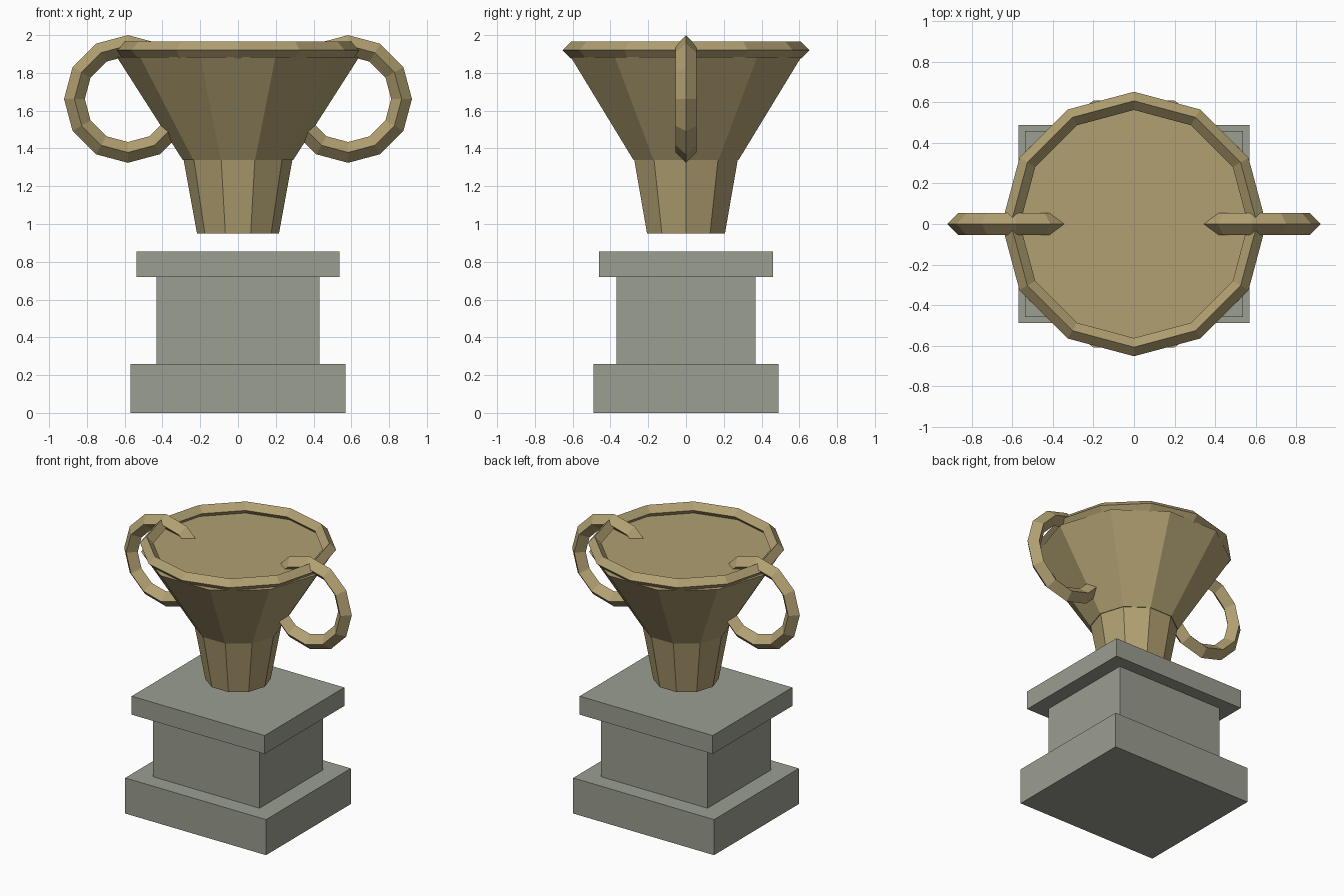
import bpy
import math

if "Cube" in bpy.data.objects:
    bpy.data.objects.remove(bpy.data.objects["Cube"])


def material(name, rgb):
    m = bpy.data.materials.new(name)
    m.diffuse_color = (*rgb, 1.0)
    m.use_nodes = True
    m.node_tree.nodes["Principled BSDF"].inputs["Base Color"].default_value = m.diffuse_color
    return m


GOLD = material("dull_gold", (0.44, 0.352, 0.168))
STONE = material("grey_stone", (0.328, 0.342, 0.283))


def finish(name, mat):
    ob = bpy.context.object
    ob.name = name
    ob.data.materials.append(mat)
    return ob


def block(name, hx, hy, z0, z1):
    bpy.ops.mesh.primitive_cube_add(size=1, location=(0, 0, (z0 + z1) / 2))
    ob = finish(name, STONE)
    ob.scale = (2 * hx, 2 * hy, z1 - z0)


def taper(name, r0, r1, z0, z1):
    # ten-sided, with corners on the x axis
    bpy.ops.mesh.primitive_cone_add(vertices=10, radius1=r0, radius2=r1, depth=z1 - z0,
                                    location=(0, 0, (z0 + z1) / 2),
                                    rotation=(0, 0, math.pi / 2))
    finish(name, GOLD)


def ring(name, major, minor, location, tilt=0.0):
    # twelve segments with a diamond cross-section
    bpy.ops.mesh.primitive_torus_add(major_segments=12, minor_segments=4,
                                     major_radius=major, minor_radius=minor,
                                     location=location, rotation=(tilt, 0, 0))
    finish(name, GOLD)


# Stepped pedestal
block("pedestal_base", 0.57, 0.49, 0.0, 0.26)
block("pedestal_column", 0.432, 0.368, 0.26, 0.72)
block("pedestal_cap", 0.538, 0.46, 0.72, 0.855)

# Cup, floating just above the pedestal
taper("cup_stem", 0.217, 0.288, 0.95, 1.34)
taper("cup_bowl", 0.292, 0.642, 1.338, 1.885)
ring("cup_rim", 0.608, 0.045, (0, 0, 1.92))

# Ring handles that pass through the bowl wall
for side, sx in (("left", -1), ("right", 1)):
    ring(side + "_handle", 0.283, 0.055, (sx * 0.583, 0, 1.662), math.pi / 2)
